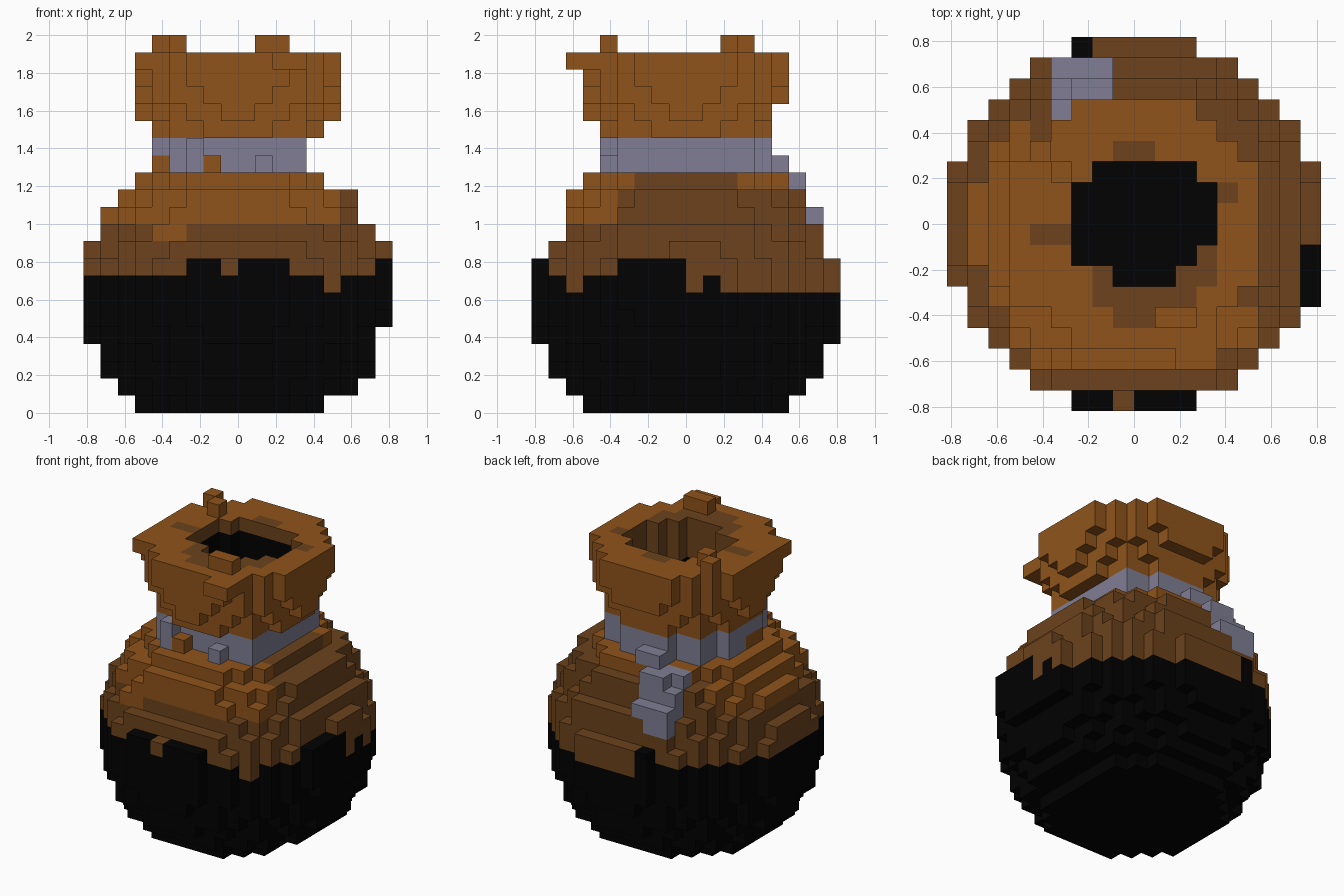
import bpy
import bmesh

cube = bpy.data.objects.get("Cube")
if cube:
    bpy.data.objects.remove(cube)

V = 2 / 22                      # edge of one block
LIGHT, DARK, BLACK, METAL = range(4)
SIDES = [(1, 0, 0), (-1, 0, 0), (0, 1, 0), (0, -1, 0), (0, 0, 1), (0, 0, -1)]


def material(name, rgb):
    m = bpy.data.materials.new(name)
    m.use_nodes = True
    m.diffuse_color = (*rgb, 1)
    bsdf = m.node_tree.nodes["Principled BSDF"]
    bsdf.inputs["Base Color"].default_value = (*rgb, 1)
    bsdf.inputs["Roughness"].default_value = 0.9
    return m


materials = [material("light brown", (0.275, 0.088, 0.0105)),
             material("dark brown", (0.15, 0.055, 0.0115)),
             material("black", (0.0005, 0.0005, 0.0005)),
             material("grey violet", (0.215, 0.208, 0.295))]

blocks = {}                     # cell -> (part, colour)


def black_top(i, j):
    """First layer above the black base, with drips on each side."""
    x, y = i + 0.5, j + 0.5
    if -y >= abs(x):            # front
        if i in (-1, 5):
            return 8 if i < 0 else 7
        return 9 if abs(x) < 3 else 8
    if x >= abs(y):             # +x side
        if -4 <= j < 0:
            return 9
        return 8 if j in (-5, -6, 1) else 7
    if y >= abs(x):             # back
        return 9 if i == -3 else 8 if i < -3 else 7
    return 8


def dark_top(i, j):
    """First light layer of the body."""
    x, y = i + 0.5, j + 0.5
    if x + y >= (2 if y < 0 else 0):
        return 14 if i >= 4 and -3 <= j <= 2 else 13
    return 10 if i in (-5, -4) else 11


def in_hole(c):
    i, j, k = c
    if k < 17 or (j == -3 and abs(i) > 1) or (j == -2 and i > 2):
        return False
    return i * i + (j + 0.5) ** 2 <= 11.3


def disc(part, k, radius2, colour, xs=(-9, 8), ys=(-9, 8)):
    for i in range(xs[0], xs[1] + 1):
        for j in range(ys[0], ys[1] + 1):
            if (i + 0.5) ** 2 + (j + 0.5) ** 2 <= radius2:
                c = colour(i, j, k) if callable(colour) else colour
                blocks[i, j, k] = (part, c)


def box(part, xs, ys, zs, colour):
    for i in range(xs[0], xs[1] + 1):
        for j in range(ys[0], ys[1] + 1):
            for k in range(zs[0], zs[1] + 1):
                blocks[i, j, k] = (part, colour)


# round body: a truncated sphere of blocks, a little flatter on its shoulders
def body_colour(i, j, k):
    if k < black_top(i, j):
        return BLACK
    return DARK if k < dark_top(i, j) else LIGHT


shoulder_y = {9: (-8, 7), 10: (-7, 7), 11: (-7, 6), 12: (-7, 6), 13: (-6, 5)}
limit_x = {0: (-6, 4), 4: (-9, 7), 11: (-8, 6), 13: (-6, 4)}
for k in range(14):
    disc("body", k, 81 - (k + 0.5 - 7) ** 2, body_colour,
         limit_x.get(k, (-9, 8)), shoulder_y.get(k, (-9, 8)))
box("body", (8, 8), (-4, -4), (6, 8), BLACK)
del blocks[8, -2, 9]

# tie band around the neck, with small folds of metal and cloth
for k in (14, 15):
    disc("neck_band", k, 25, METAL, (-5, 3), (-4, 4))
box("neck_band", (-3, -3), (-5, -5), (14, 15), METAL)
box("neck_band", (1, 1), (-5, -5), (14, 14), METAL)
box("neck_fold", (-2, -2), (-5, -5), (14, 14), LIGHT)
box("neck_fold", (-5, -5), (-2, -1), (14, 14), LIGHT)


# flared collar with dark patches beside the opening
def collar_colour(i, j, k):
    front = ((j in (-4, -3) and -2 <= i <= 2) or (j == -5 and i in (-1, 0))
             or (i == 3 and j in (-3, -2)))
    spots = (j == 3 and i in (-1, 0)) or (j == -1 and i in (-5, -4)) or (i, j) == (4, 1)
    return DARK if k == 20 and (front or spots) else LIGHT


for k, r in ((16, 5.1), (17, 5.6), (18, 5.85), (19, 6.05), (20, 6.1)):
    disc("collar", k, r * r, collar_colour, (-5, 4) if k == 16 else (-6, 5),
         (-5 if k == 16 else -6, 4 if k < 18 else 5))
box("collar", (2, 3), (-7, -7), (20, 20), LIGHT)
box("collar", (2, 3), (-6, -6), (20, 20), LIGHT)
box("collar", (-6, -6), (-4, -4), (20, 20), LIGHT)
for i, j in ((-5, 3), (-4, 2), (1, -5), (2, -5)):
    box("rim_tuft", (i, i), (j, j), (21, 21), LIGHT)

# loose end of the tie, falling down the back
box("tie_end", (-2, -1), (5, 5), (14, 14), METAL)
box("tie_end", (-4, -2), (5, 5), (13, 13), METAL)
box("tie_end", (-3, -2), (6, 6), (12, 13), METAL)
box("tie_end", (-4, -4), (6, 6), (11, 12), METAL)
box("tie_end", (-4, -2), (7, 7), (11, 11), METAL)
box("tie_end", (-4, -3), (7, 7), (10, 10), METAL)

# hollow out the opening
blocks = {c: b for c, b in blocks.items() if not in_hole(c)}


def face_colour(cell, neighbour, colour):
    """The inside of the opening is dark at the lip and black below."""
    if in_hole(neighbour):
        near_wall = cell[0] > neighbour[0] or cell[1] < neighbour[1]
        return DARK if cell[2] >= (18 if near_wall else 20) else BLACK
    return colour


def build(part):
    """Make one object from the exposed block sides of a part."""
    bm = bmesh.new()
    for cell, (name, colour) in blocks.items():
        if name != part:
            continue
        for d in SIDES:
            neighbour = tuple(a + b for a, b in zip(cell, d))
            if neighbour in blocks:
                continue
            axis = [abs(a) for a in d].index(1)
            u, w = (axis + 1) % 3, (axis + 2) % 3
            corners = []
            for a, b in ((0, 0), (1, 0), (1, 1), (0, 1)):
                p = list(cell)
                p[axis] += max(d[axis], 0)
                p[u] += a
                p[w] += b
                corners.append(bm.verts.new([v * V for v in p]))
            if d[axis] < 0:
                corners.reverse()
            bm.faces.new(corners).material_index = face_colour(cell, neighbour, colour)
    bmesh.ops.remove_doubles(bm, verts=bm.verts, dist=V / 100)
    mesh = bpy.data.meshes.new(part)
    bm.to_mesh(mesh)
    bm.free()
    for m in materials:
        mesh.materials.append(m)
    bpy.context.collection.objects.link(bpy.data.objects.new(part, mesh))


for part in sorted({name for name, _ in blocks.values()}):
    build(part)
